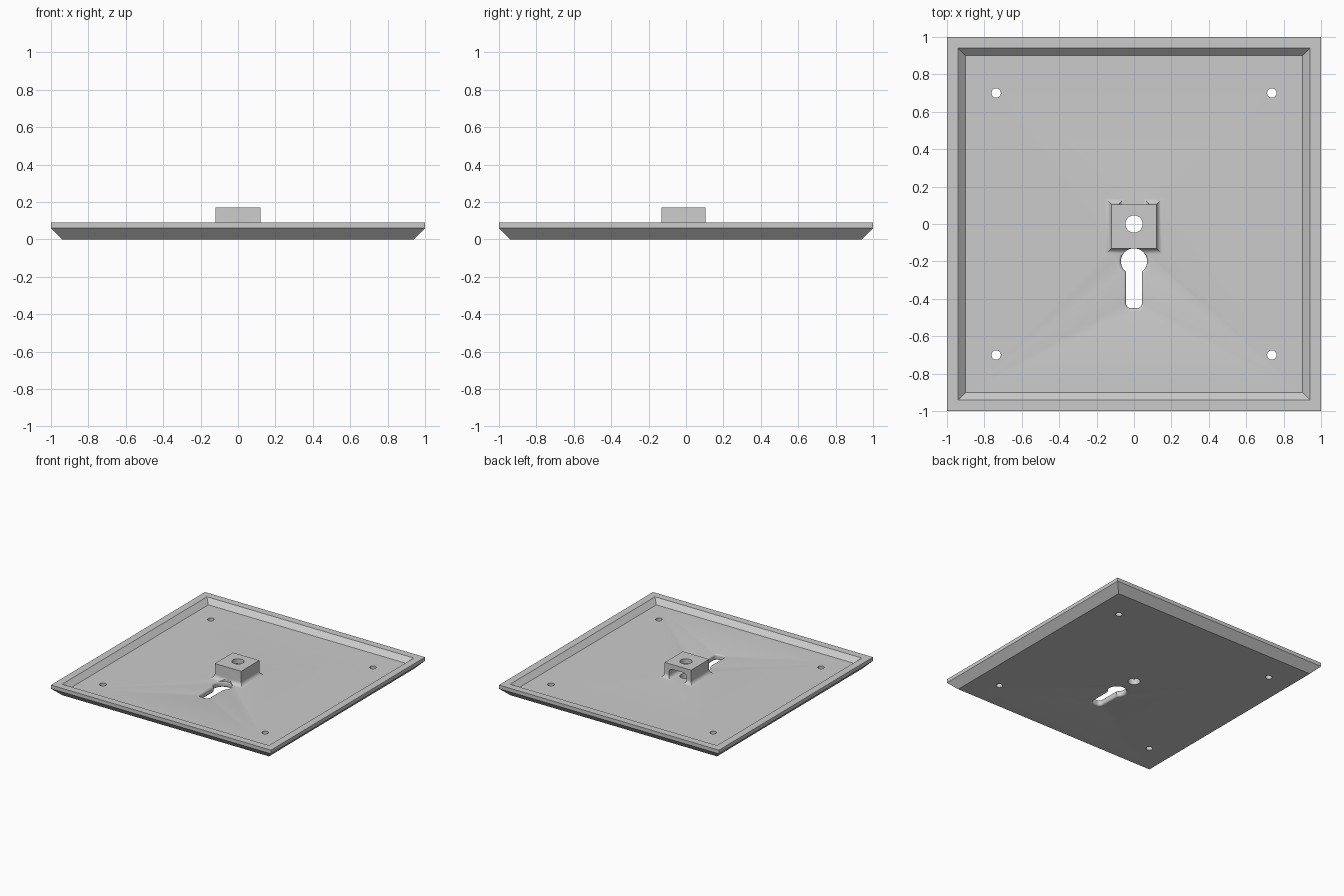
import bpy, bmesh
from math import sin, cos, pi, asin

cube = bpy.data.objects.get("Cube")
if cube:
    bpy.data.objects.remove(cube)

grey = bpy.data.materials.new("plain grey")
grey.use_nodes = True
grey.diffuse_color = (0.6, 0.6, 0.6, 1)
grey.node_tree.nodes["Principled BSDF"].inputs["Base Color"].default_value = (0.6, 0.6, 0.6, 1)

FLOOR = 0.05


def loft(name, rings):
    """Closed solid through equal-length rings of 3D points."""
    bm = bmesh.new()
    loops = [[bm.verts.new(p) for p in ring] for ring in rings]
    n = len(loops[0])
    for a, b in zip(loops, loops[1:]):
        for i in range(n):
            j = (i + 1) % n
            bm.faces.new((a[i], a[j], b[j], b[i]))
    bm.faces.new(loops[0][::-1])
    bm.faces.new(loops[-1])
    bmesh.ops.recalc_face_normals(bm, faces=bm.faces)
    mesh = bpy.data.meshes.new(name)
    bm.to_mesh(mesh)
    bm.free()
    mesh.materials.append(grey)
    obj = bpy.data.objects.new(name, mesh)
    bpy.context.collection.objects.link(obj)
    return obj


def rect(x, y0, y1, z):
    return [(-x, y0, z), (x, y0, z), (x, y1, z), (-x, y1, z)]


def arc(cx, cy, r, a0, a1, steps):
    angles = [a0 + (a1 - a0) * i / steps for i in range(steps + 1)]
    return [(cx + r * cos(a), cy + r * sin(a)) for a in angles]


def combine(target, tool, operation):
    """Apply a boolean and remove the tool."""
    mod = target.modifiers.new("boolean", 'BOOLEAN')
    mod.operation, mod.solver, mod.object = operation, 'EXACT', tool
    bpy.context.view_layer.objects.active = target
    bpy.ops.object.modifier_apply(modifier=mod.name)
    bpy.data.objects.remove(tool)


def drill(target, x, y, r):
    circle = arc(x, y, r, 0, 2 * pi, 32)[:-1]
    tool = loft("drill_cutter", [[(px, py, z) for px, py in circle] for z in (-0.1, 0.3)])
    combine(target, tool, 'DIFFERENCE')


# Square tray with sloped outer and inner walls
tray = loft("tray_plate", [rect(h, -h, h, z) for h, z in
                           ((0.94, 0), (1, 0.06), (1, 0.09), (0.94, 0.09), (0.90, FLOOR))])

# Raised block with a concave fillet at its foot
R = 0.035
feet = [(R * (1 - sin(a)), FLOOR + R * (1 - cos(a))) for a in [i * pi / 16 for i in range(9)]]
levels = [(R, 0.03)] + feet + [(0, 0.17)]
block = loft("center_block", [rect(0.12 + o, -0.13 - o, 0.105 + o, z) for o, z in levels])

# Arched pocket open at the back of the block
half = [(0.05, 0.0), (0.05, FLOOR)] + arc(0.05, 0.08, 0.03, -pi / 2, 0, 6)
half += arc(0.05, 0.10, 0.03, 0, pi / 2, 6)
outline = half + [(-x, z) for x, z in reversed(half)]
outline = [p for i, p in enumerate(outline) if p != outline[i - 1]]
pocket = loft("pocket_cutter", [[(x, y, z) for x, z in outline] for y in (-0.09, 0.3)])
combine(block, pocket, 'DIFFERENCE')
combine(tray, block, 'UNION')


# Keyhole with rounded rims
def keyhole(o, z):
    r, w, c = 0.07 + o, 0.042 + o, 0.025 + o
    end, a = -0.45 - o, asin(w / r)
    pts = arc(0, -0.2, r, -pi / 2 + a, 3 * pi / 2 - a, 32)
    pts += arc(-w + c, end + c, c, pi, 3 * pi / 2, 6)
    pts += arc(w - c, end + c, c, -pi / 2, 0, 6)
    return [(x, y, z) for x, y in pts]


E = 0.015
curve = [(E * (1 - sin(a)), E * (1 - cos(a))) for a in [i * pi / 8 for i in range(5)]]
rims = [(E, -0.05)] + curve + [(o, FLOOR - z) for o, z in reversed(curve)]
combine(tray, loft("keyhole_cutter", [keyhole(o, z) for o, z in rims]), 'DIFFERENCE')
# Clear the strip of block fillet above the keyhole
combine(tray, loft("fillet_cutter", [keyhole(0, z) for z in (0.02, 0.11)]), 'DIFFERENCE')

# Round hole through the block and four corner screw holes
drill(tray, 0, 0, 0.046)
for sx in (-1, 1):
    for sy in (-1, 1):
        drill(tray, sx * 0.737, sy * 0.70, 0.025)

# Smooth the curved parts only
bpy.ops.object.select_all(action='DESELECT')
tray.select_set(True)
bpy.context.view_layer.objects.active = tray
bpy.ops.object.shade_smooth_by_angle(angle=pi / 6)
